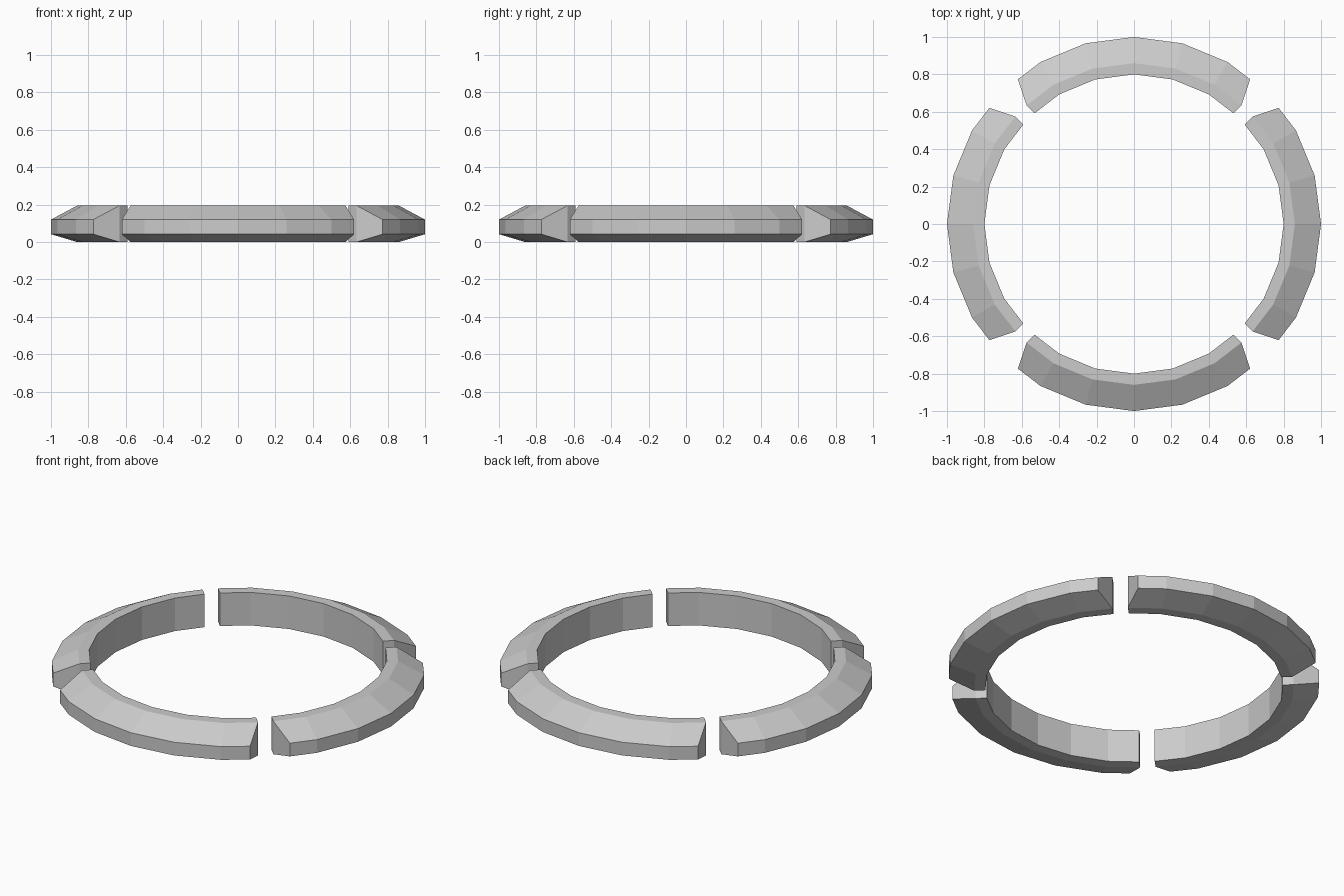
import bpy, bmesh
from math import radians, sin, cos, pi

if "Cube" in bpy.data.objects:
    bpy.data.objects.remove(bpy.data.objects["Cube"])

# Ring cross-section: (radius, height, gap offset y-x at the segment ends)
PROFILE = [(0.80, 0.0, 0.059), (0.86, 0.0, 0.059), (1.0, 0.042, 0.153),
           (1.0, 0.12, 0.153), (0.86, 0.195, 0.059), (0.80, 0.195, 0.059)]


def end_point(r, gap, side):
    """Point on the last 24-gon chord, trimmed back from the diagonal."""
    a, b = radians(30), radians(45)
    t = 1 - gap / (r * (cos(a) - sin(a)))
    x = r * (sin(a) + t * (sin(b) - sin(a)))
    y = r * (cos(a) + t * (cos(b) - cos(a)))
    return side * x, y


def ring_segment(name, turn):
    bm = bmesh.new()
    sections = []
    for step in range(-3, 4):
        row = []
        for r, z, gap in PROFILE:
            if abs(step) == 3:
                x, y = end_point(r, gap, step / 3)
            else:
                ang = radians(15 * step)
                x, y = r * sin(ang), r * cos(ang)
            row.append(bm.verts.new((x * cos(turn) - y * sin(turn),
                                     x * sin(turn) + y * cos(turn), z)))
        sections.append(row)
    n = len(PROFILE)
    for s, t in zip(sections, sections[1:]):
        for i in range(n):
            j = (i + 1) % n
            bm.faces.new((s[i], s[j], t[j], t[i]))
    # End caps: straight inner part and flared outer part
    for s in (sections[0], sections[-1]):
        bm.faces.new((s[0], s[1], s[4], s[5]))
        bm.faces.new((s[1], s[2], s[3], s[4]))
    bmesh.ops.recalc_face_normals(bm, faces=bm.faces[:])
    mesh = bpy.data.meshes.new(name)
    bm.to_mesh(mesh)
    bm.free()
    obj = bpy.data.objects.new(name, mesh)
    bpy.context.collection.objects.link(obj)


# Four equal segments around the centre
for k, side in enumerate(("back", "left", "front", "right")):
    ring_segment("ring_segment_" + side, k * pi / 2)
